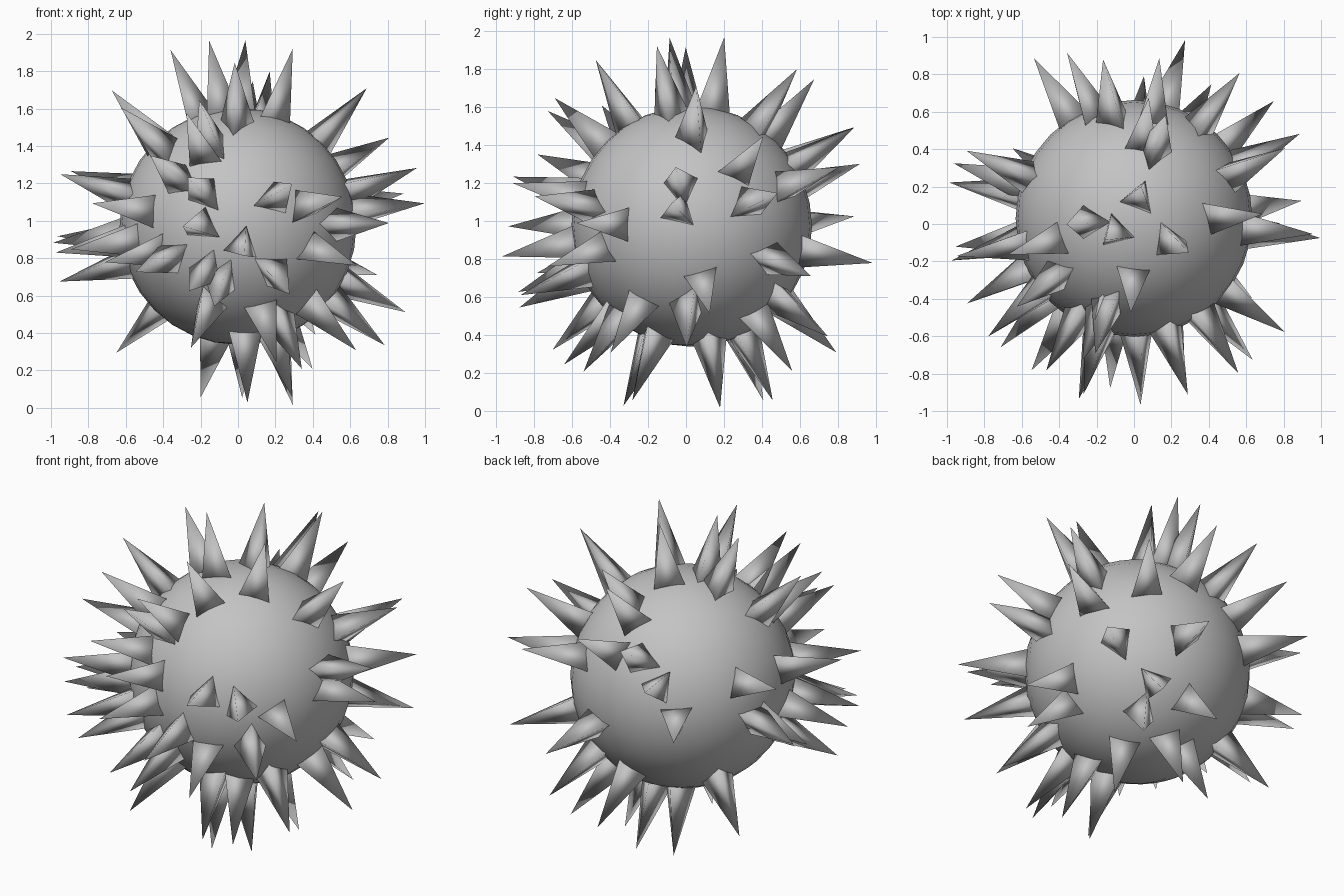
import bpy
import bmesh
import random
from math import radians, tau
from mathutils import Euler, Matrix, Vector

random.seed(4)

default_cube = bpy.data.objects.get("Cube")
if default_cube:
    bpy.data.objects.remove(default_cube, do_unlink=True)

CENTRE = Vector((0, 0.03, 0.97))
BODY_RADIUS = 0.633
SPIKE_ROOT = 0.52      # buried inside the body
SPIKE_TIP = 1.01
SPIKE_WIDTH = 0.13


def make_material(name, colour):
    material = bpy.data.materials.new(name)
    material.use_nodes = True
    material.diffuse_color = colour
    shader = material.node_tree.nodes["Principled BSDF"]
    shader.inputs["Base Color"].default_value = colour
    return material


def make_object(name, bm, material):
    """Turn a bmesh into a smooth shaded object."""
    bmesh.ops.recalc_face_normals(bm, faces=bm.faces)
    for face in bm.faces:
        face.smooth = True
    mesh = bpy.data.meshes.new(name)
    bm.to_mesh(mesh)
    bm.free()
    mesh.materials.append(material)
    obj = bpy.data.objects.new(name, mesh)
    bpy.context.collection.objects.link(obj)
    return obj


def add_spike(bm, heading, tilt):
    """Add a three-sided cone pointing out from the centre, rolled at random."""
    aim = Euler((0, radians(90 - tilt), radians(heading))).to_matrix().to_4x4()
    length = SPIKE_TIP - SPIKE_ROOT
    lift = Matrix.Translation((0, 0, SPIKE_ROOT + length / 2))
    roll = Matrix.Rotation(random.uniform(0, tau), 4, "Z")
    bmesh.ops.create_cone(
        bm, cap_ends=True, segments=3, radius1=SPIKE_WIDTH, radius2=0,
        depth=length, matrix=Matrix.Translation(CENTRE) @ aim @ lift @ roll)


grey = make_material("plain grey", (0.55, 0.55, 0.55, 1))

# Round body
body = bmesh.new()
bmesh.ops.create_uvsphere(body, u_segments=32, v_segments=16, radius=BODY_RADIUS,
                          matrix=Matrix.Translation(CENTRE))
make_object("body", body, grey)

# Spike directions as (heading, tilt) in degrees, grouped by side
crown = [(185, 69), (217, 79), (77, 80), (-32, 70), (268, 60), (83, 50),
         (73, 55), (2, 47), (196, 46), (217, 39), (254, 42), (250, 37)]
left = [(25, 28), (-5, 18), (-6, 7), (27, 10), (-37, 1), (40, -15),
        (6, -27), (-2, -39), (-34, -41)]
right = [(150, -42), (189, -17), (193, -8), (169, -5), (163, -3),
         (158, 17), (192, 16), (207, -7), (219, 7), (224, -11)]
front = [(236, -14), (240, 22), (254, 15), (287, 13), (304, 9), (310, -12),
         (253, 0), (272, -9), (254, -20), (262, -25), (287, -21), (251, -40)]
back = [(122, 3), (112, 19), (101, 31), (81, 31), (74, -11), (60, -35),
        (86, -41), (54, 18)]
underside = [(53, -49), (-73, -46), (-59, -49), (27, -71), (-47, -65),
             (-82, -69), (87, -65), (118, -65)]

groups = {"crown_spikes": crown, "left_spikes": left, "right_spikes": right,
          "front_spikes": front, "back_spikes": back,
          "underside_spikes": underside}

# Spikes, one object per group
for name, directions in groups.items():
    spikes = bmesh.new()
    for heading, tilt in directions:
        add_spike(spikes, heading, tilt)
    make_object(name, spikes, grey)
